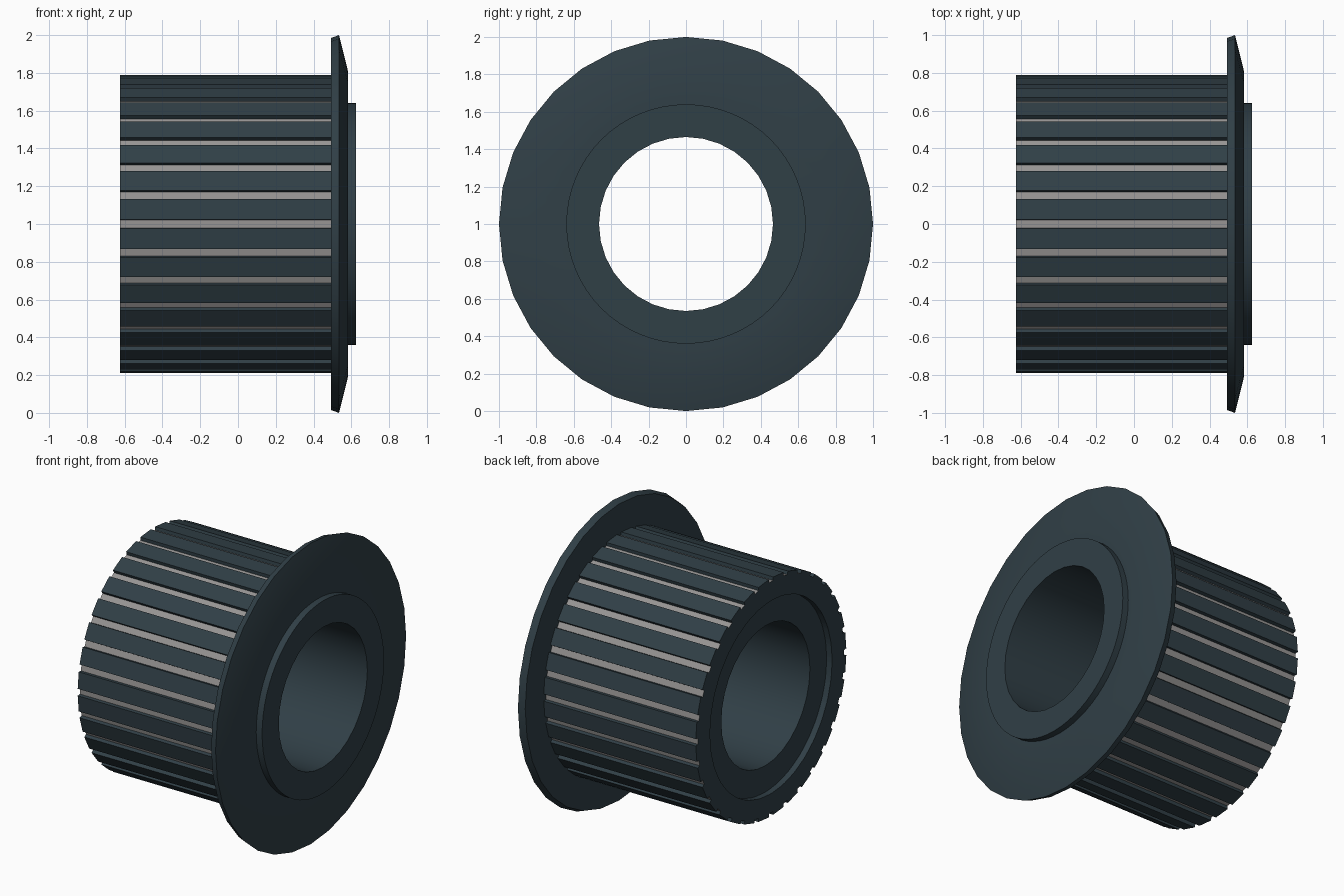
import bpy, bmesh, math

if "Cube" in bpy.data.objects:
    bpy.data.objects.remove(bpy.data.objects["Cube"])

TEETH = 32
AXIS_Z = 1.0


def material(name, rgb):
    m = bpy.data.materials.new(name)
    m.diffuse_color = (*rgb, 1)
    m.use_nodes = True
    m.node_tree.nodes["Principled BSDF"].inputs["Base Color"].default_value = m.diffuse_color
    return m


DARK = material("dark slate", (0.030, 0.050, 0.062))
GREY = material("groove grey", (0.31, 0.30, 0.295))


def ring(bm, x, polar):
    """Loop of vertices around the x axis from (angle, radius) pairs."""
    return [bm.verts.new((x, r * math.cos(a), AXIS_Z + r * math.sin(a))) for a, r in polar]


def bridge(bm, r1, r2):
    n = len(r1)
    return [bm.faces.new((r1[i], r1[(i + 1) % n], r2[(i + 1) % n], r2[i])) for i in range(n)]


def finish(bm, name, mats):
    bmesh.ops.recalc_face_normals(bm, faces=bm.faces)
    me = bpy.data.meshes.new(name)
    bm.to_mesh(me)
    bm.free()
    for m in mats:
        me.materials.append(m)
    ob = bpy.data.objects.new(name, me)
    bpy.context.collection.objects.link(ob)
    bpy.ops.object.select_all(action='DESELECT')
    ob.select_set(True)
    bpy.context.view_layer.objects.active = ob
    bpy.ops.object.shade_smooth_by_angle(angle=math.radians(25))
    return ob


def lathe(name, profile, sides, coarse_below=0.0):
    """Closed (x, radius) profile spun about x; small radii get half the sides."""
    bm = bmesh.new()
    rings = []
    for x, r in profile:
        flat = math.cos(2 * math.pi / sides) if r < coarse_below else 1
        rings.append(ring(bm, x, [(2 * math.pi * i / sides, r * (flat if i % 2 else 1))
                                  for i in range(sides)]))
    for i in range(len(rings)):
        bridge(bm, rings[i], rings[(i + 1) % len(rings)])
    return finish(bm, name, [DARK])


# Toothed drum: shallow grooves with grey floors, open socket at the left end
R_TIP, R_FLOOR, HALF_W = 0.79, 0.768, 0.020
outline = []
for k in range(TEETH):
    a = 2 * math.pi * k / TEETH
    d_tip, d_floor = HALF_W / R_TIP, HALF_W / R_FLOOR
    outline += [(a - d_tip - 0.004, R_TIP), (a - d_floor, R_FLOOR),
                (a + d_floor, R_FLOOR), (a + d_tip + 0.004, R_TIP)]
socket = [(a, 0.64) for a, r in outline]
bm = bmesh.new()
left, right = ring(bm, -0.625, outline), ring(bm, 0.495, outline)
rim, rim_end = ring(bm, -0.625, socket), ring(bm, 0.495, socket)
for i, f in enumerate(bridge(bm, left, right)):
    f.material_index = 1 if i % 4 == 1 else 0
bridge(bm, left, rim)
bridge(bm, rim, rim_end)
bridge(bm, rim_end, right)
finish(bm, "toothed_drum", [DARK, GREY])

# Flange: bevelled disc at the right end
lathe("flange", [(0.492, 0.63), (0.492, 0.985), (0.535, 1.0), (0.582, 0.81), (0.582, 0.63)], 32)

# Hub: sleeve with the bore, recessed on the left and raised on the right
lathe("hub", [(-0.585, 0.465), (-0.585, 0.64), (0.625, 0.64), (0.625, 0.465)], 64, 0.5)
